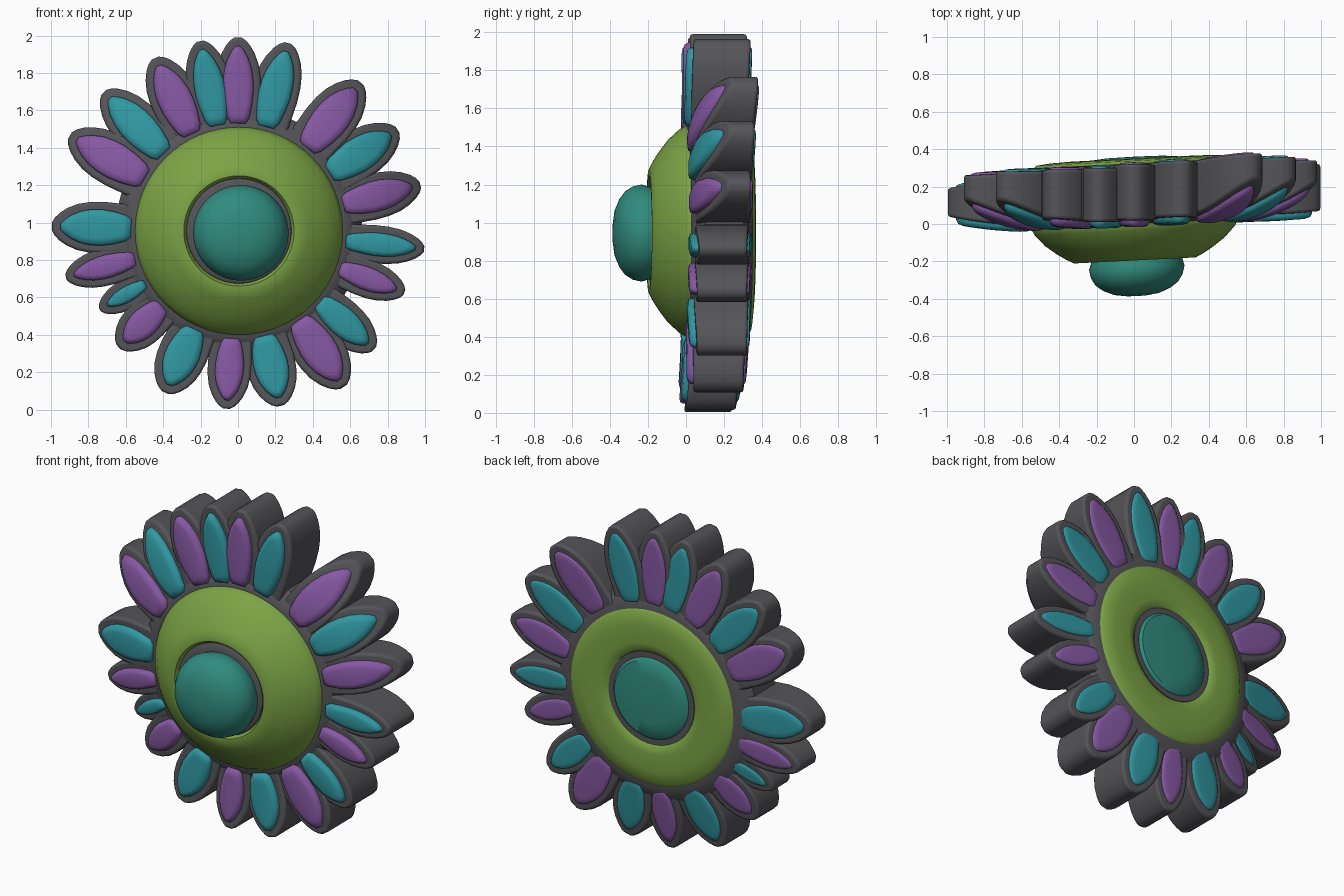
import bpy, bmesh, math

if "Cube" in bpy.data.objects:
    bpy.data.objects.remove(bpy.data.objects["Cube"])

CX, CZ = 0.005, 0.955          # flower centre in the front view
TILT = 0.05                    # slight turn: right side sits further back


def material(name, rgb):
    m = bpy.data.materials.new(name)
    m.diffuse_color = (*rgb, 1)
    m.use_nodes = True
    m.node_tree.nodes["Principled BSDF"].inputs["Base Color"].default_value = m.diffuse_color
    return m


GREY = material("dark_grey", (0.09, 0.09, 0.10))
TEAL = material("teal", (0.03, 0.31, 0.36))
PURPLE = material("purple", (0.24, 0.10, 0.37))
GREEN = material("green", (0.20, 0.37, 0.06))
HUB = material("hub_green", (0.03, 0.26, 0.21))


def finish(name, bm, mat, bevel=0.0, angle=40):
    bmesh.ops.recalc_face_normals(bm, faces=bm.faces)
    me = bpy.data.meshes.new(name)
    bm.to_mesh(me)
    bm.free()
    ob = bpy.data.objects.new(name, me)
    bpy.context.collection.objects.link(ob)
    me.materials.append(mat)
    if bevel:
        b = ob.modifiers.new("soft_edges", 'BEVEL')
        b.width, b.segments, b.limit_method = bevel, 3, 'ANGLE'
        b.angle_limit = math.radians(50)
    bpy.ops.object.select_all(action='DESELECT')
    ob.select_set(True)
    bpy.context.view_layer.objects.active = ob
    bpy.ops.object.shade_smooth_by_angle(angle=math.radians(angle))
    return ob


def skin(rings):
    """Closed solid through equal-length rings of points."""
    bm = bmesh.new()
    vs = [[bm.verts.new(p) for p in ring] for ring in rings]
    n = len(vs[0])
    for a, b in zip(vs, vs[1:]):
        for i in range(n):
            j = (i + 1) % n
            bm.faces.new((a[i], a[j], b[j], b[i]))
    # cap each end with strips across the mirrored outline
    for ring in (vs[0], vs[-1]):
        for i in range(n // 2 - 1):
            bm.faces.new((ring[i], ring[i + 1], ring[n - 2 - i], ring[n - 1 - i]))
    return bm


def disc(name, profile, mat, seg=64, cx=CX, cz=CZ):
    """Turned part from (radius, y) pairs, sheared by the tilt."""
    rings = []
    for r, y in profile:
        ring = []
        for i in range(seg):
            a = 2 * math.pi * i / seg
            x = cx + r * math.cos(a)
            ring.append((x, y + TILT * x, cz + r * math.sin(a)))
        rings.append(ring)
    return finish(name, skin(rings), mat)


def mirrored(half):
    return half + [(t, -w) for t, w in reversed(half)]


# Petal outlines: (fraction of length, fraction of half width)
BODY = mirrored([(0, .9), (.25, .96), (.45, 1.02), (.6, 1), (.73, .91),
                 (.84, .74), (.92, .54), (.97, .35), (1, .15)])
CUSHION = mirrored([(0, .5), (.08, .72), (.25, .9), (.42, 1), (.58, .98),
                    (.72, .87), (.85, .65), (.94, .4), (1, .15)])


def petal(i, tx, tz, w, front, back):
    dx, dz = tx - CX, tz - CZ
    length = math.hypot(dx, dz)
    dx, dz = dx / length, dz / length
    R = length + 0.01
    root_front, root_back = 0.02 + TILT * dx * .55, 0.31 + TILT * dx * .55

    def ring(outline, r0, r1, hw, side, shrink, lift):
        mid = (r0 + r1) / 2
        pts = []
        for t, v in outline:
            r = mid + (r0 + t * (r1 - r0) - mid) * (1 - (1 - shrink) * .5)
            s = v * hw * shrink
            k = max(0, min(1, (r - .55) / (R - .55)))
            y = (root_front + k ** 2 * (front - root_front) - lift if side < 0
                 else root_back + k * (back - root_back) + lift)
            pts.append((CX + dx * r + dz * s, y, CZ + dz * r - dx * s))
        return pts

    # Grey petal body
    finish(f"petal_body_{i}",
           skin([ring(BODY, .5, R, w, -1, 1, 0), ring(BODY, .5, R, w, 1, 1, 0)]),
           GREY, 0.025)
    # Raised coloured cushions on both faces
    for side, label, h in ((-1, "front", .035), (1, "back", .012)):
        a = (CUSHION, .575, R - .045, w - .038, side)
        finish(f"petal_{label}_{i}",
               skin([ring(*a, 1, -.03), ring(*a, 1, h * .3), ring(*a, .9, h * .8),
                     ring(*a, .6, h)]), TEAL if i % 2 else PURPLE, angle=60)


# tip x, tip z, half width, tip front y, tip back y (clockwise from top)
PETALS = [
    (0, 1.98, .12, .02, .32), (.265, 1.95, .125, .04, .34),
    (.65, 1.74, .135, .24, .38), (.845, 1.49, .13, .23, .36),
    (.965, 1.20, .12, .22, .34), (.985, .86, .10, .07, .32),
    (.88, .63, .10, .06, .32), (.72, .33, .115, .06, .32),
    (.56, .13, .135, .04, .30), (.225, .03, .13, 0, .26),
    (-.06, .015, .115, -.01, .24), (-.385, .10, .13, -.01, .22),
    (-.63, .34, .115, .02, .22), (-.73, .54, .08, .04, .20),
    (-.91, .71, .10, .03, .20), (-.985, .98, .135, .04, .19),
    (-.89, 1.46, .135, .13, .26), (-.71, 1.69, .13, .13, .28),
    (-.44, 1.87, .13, .03, .29), (-.20, 1.96, .12, .01, .30)]
for i, p in enumerate(PETALS):
    petal(i, *p)

# Grey core that joins the petals
disc("core_disc", [(.55, .0), (.585, .01), (.62, .03), (.66, .07), (.66, .27),
                   (.62, .305), (.55, .325)], GREY)
# Green dome on the front with a groove round the hub
disc("front_dome", [(.55, .08), (.555, .0), (.535, -.035), (.48, -.095), (.42, -.14),
                    (.37, -.172), (.325, -.195), (.295, -.195), (.275, -.16)], GREEN)
disc("front_hub_groove", [(.285, -.1), (.28, -.18), (.265, -.19), (.22, -.19)], GREY)
# Rounded hub knob
disc("front_hub", [(.235, -.15), (.245, -.20), (.255, -.235), (.245, -.28), (.22, -.32),
                   (.18, -.35), (.12, -.375), (.05, -.385), (.01, -.386)], HUB,
     cx=.015, cz=.945)
# Flat green plate and low hub on the back
disc("back_plate", [(.54, .25), (.54, .325), (.525, .338), (.45, .346), (.34, .35),
                    (.30, .343), (.285, .33)], GREEN)
disc("back_hub_groove", [(.29, .25), (.285, .334), (.2, .334)], GREY)
disc("back_hub", [(.25, .25), (.25, .335), (.235, .35), (.15, .358), (.01, .36)], HUB)
